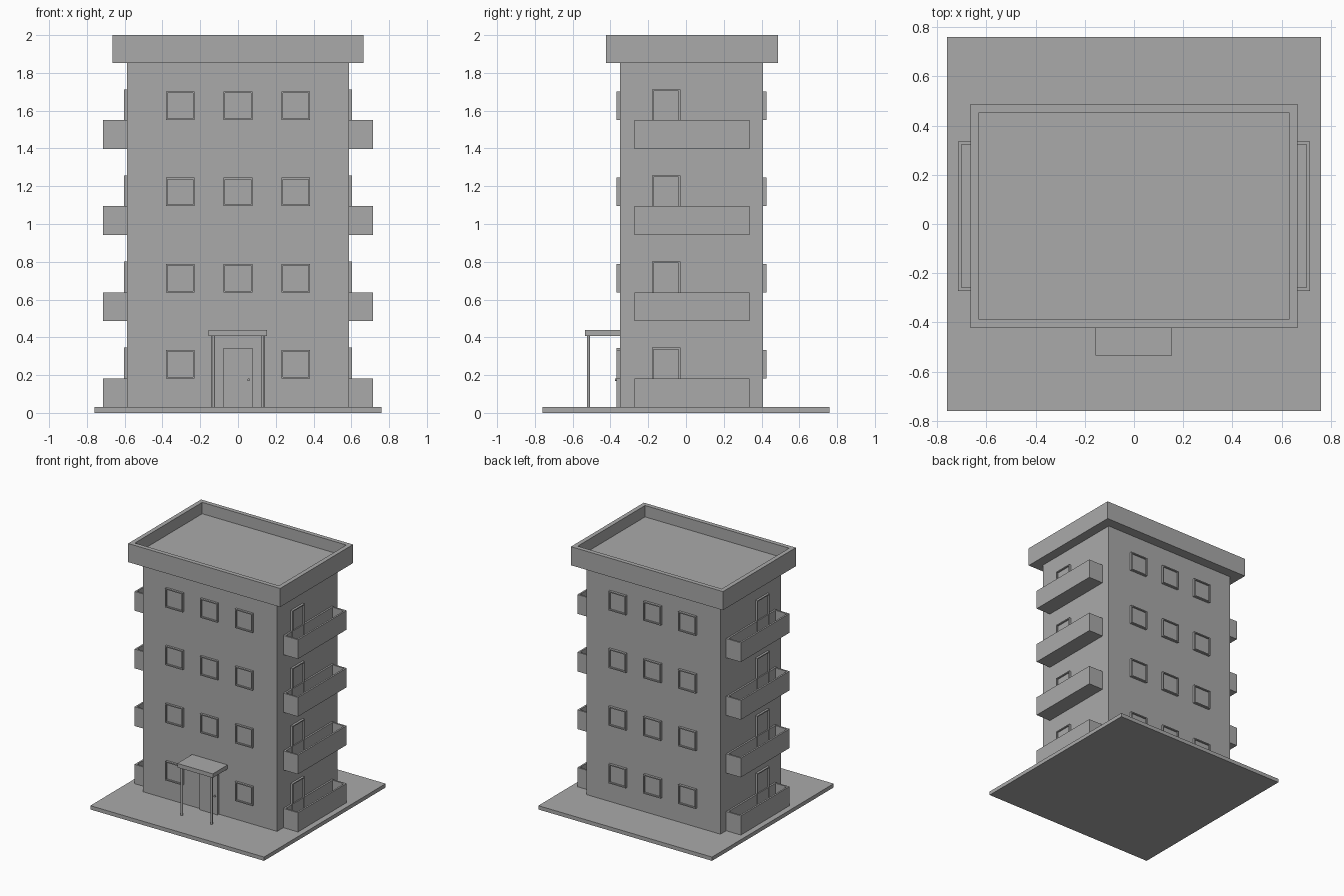
import bpy
import bmesh
from mathutils import Matrix

cube = bpy.data.objects.get("Cube")
if cube:
    bpy.data.objects.remove(cube, do_unlink=True)

grey = bpy.data.materials.new("plain_grey")
grey.use_nodes = True
grey.diffuse_color = (0.4, 0.4, 0.4, 1)
grey.node_tree.nodes["Principled BSDF"].inputs["Base Color"].default_value = (0.4, 0.4, 0.4, 1)

GROUND, STOREY, FLOORS = 0.03, 0.456, 4
WALL_X, FRONT, BACK = 0.587, -0.35, 0.408


def finish(name, bm):
    bmesh.ops.recalc_face_normals(bm, faces=bm.faces)
    mesh = bpy.data.meshes.new(name)
    bm.to_mesh(mesh)
    bm.free()
    mesh.materials.append(grey)
    obj = bpy.data.objects.new(name, mesh)
    bpy.context.collection.objects.link(obj)
    return obj


def box(name, x, y, z, open_dir=None, rim=0.0, depth=0.0):
    """Box from ranges; the face along open_dir may be inset and pushed in."""
    bm = bmesh.new()
    bmesh.ops.create_cube(bm, size=1)
    for v in bm.verts:
        v.co = [r[0] if c < 0 else r[1] for c, r in zip(v.co, (x, y, z))]
    bm.normal_update()
    if open_dir:
        face = max(bm.faces, key=lambda f: sum(a * b for a, b in zip(f.normal, open_dir)))
        normal = face.normal.copy()
        bmesh.ops.inset_individual(bm, faces=[face], thickness=rim)
        hole = bmesh.ops.extrude_discrete_faces(bm, faces=[face])["faces"][0]
        bmesh.ops.translate(bm, verts=hole.verts, vec=-normal * depth)
    return finish(name, bm)


def rod(name, centre, radius, length, axis="Z", sides=16):
    bm = bmesh.new()
    turn = Matrix.Rotation(1.5708, 4, "X") if axis == "Y" else Matrix()
    bmesh.ops.create_cone(bm, cap_ends=True, segments=sides, radius1=radius, radius2=radius,
                          depth=length, matrix=Matrix.Translation(centre) @ turn)
    obj = finish(name, bm)
    bpy.context.view_layer.objects.active = obj
    bpy.ops.object.select_all(action="DESELECT")
    obj.select_set(True)
    bpy.ops.object.shade_smooth_by_angle()


# Plot, main block and roof with parapet
box("ground_slab", (-0.76, 0.76), (-0.76, 0.76), (0, GROUND))
box("building_walls", (-WALL_X, WALL_X), (FRONT, BACK), (GROUND, 1.855))
box("roof_parapet", (-0.665, 0.665), (-0.423, 0.488), (1.853, 2), (0, 0, 1), 0.049, 0.09)

for floor in range(FLOORS):
    base = GROUND + floor * STOREY
    # Framed windows, front and back; the entrance takes one front bay
    for col in (-1, 0, 1):
        span = (col * 0.305 - 0.076, col * 0.305 + 0.076)
        height = (base + 0.152, base + 0.303)
        box(f"back_window_{floor}_{col + 1}", span, (BACK - 0.01, BACK + 0.019), height,
            (0, 1, 0), 0.012, 0.013)
        if floor or col:
            box(f"front_window_{floor}_{col + 1}", span, (FRONT - 0.017, FRONT + 0.01), height,
                (0, -1, 0), 0.012, 0.013)
    # Balcony and its door on each side
    for side, label in ((1, "left"), (-1, "right")):
        box(f"{label}_balcony_{floor}", sorted((side * WALL_X, side * 0.715)), (-0.272, 0.336),
            (base, base + 0.152), (0, 0, 1), 0.019, 0.13)
        box(f"{label}_balcony_door_{floor}", sorted((side * 0.57, side * 0.604)), (-0.18, -0.03),
            (base + 0.01, base + 0.315), (side, 0, 0), 0.012, 0.012)

# Entrance door, knob, canopy and posts
box("entrance_door", (-0.078, 0.077), (FRONT - 0.017, FRONT + 0.01), (GROUND, 0.344))
rod("door_knob", (0.056, FRONT - 0.02, 0.175), 0.007, 0.014, "Y")
box("entrance_canopy", (-0.156, 0.154), (-0.535, FRONT + 0.01), (0.408, 0.44))
for x, label in ((0.13, "left"), (-0.13, "right")):
    rod(f"{label}_canopy_post", (x, -0.516, 0.22), 0.009, 0.38)
